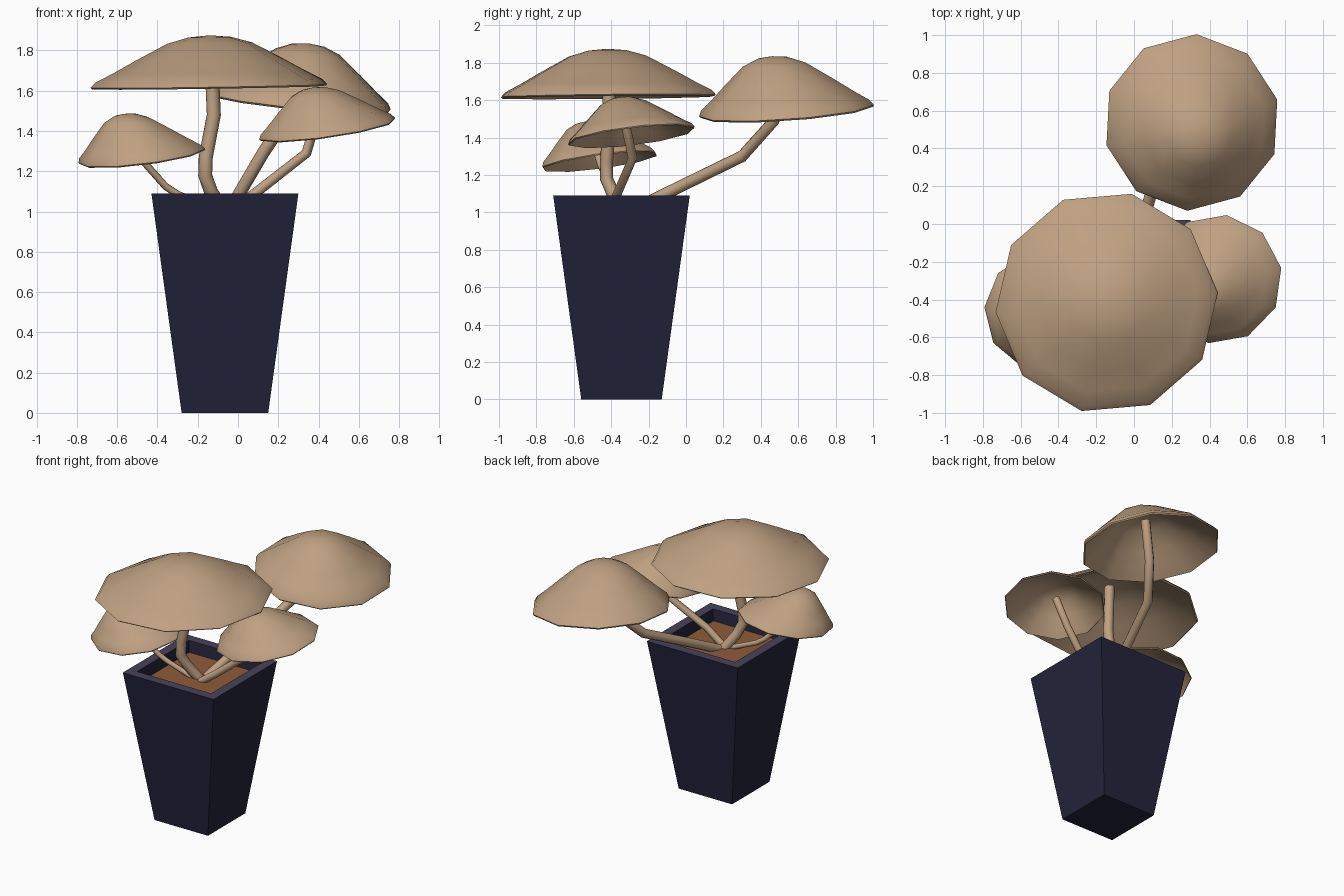
import bpy, bmesh, math
from mathutils import Vector

if "Cube" in bpy.data.objects:
    bpy.data.objects.remove(bpy.data.objects["Cube"])


def material(name, rgb):
    m = bpy.data.materials.new(name)
    m.diffuse_color = (*rgb, 1)
    m.use_nodes = True
    m.node_tree.nodes["Principled BSDF"].inputs["Base Color"].default_value = m.diffuse_color
    return m


TAN = material("mushroom tan", (0.52, 0.355, 0.222))
NAVY = material("navy glaze", (0.017, 0.017, 0.045))
RIM = material("grey violet rim", (0.065, 0.056, 0.10))
SOIL = material("brown soil", (0.27, 0.105, 0.042))


def finish(name, bm, mats, smooth=None):
    bmesh.ops.recalc_face_normals(bm, faces=bm.faces)
    me = bpy.data.meshes.new(name)
    bm.to_mesh(me)
    bm.free()
    ob = bpy.data.objects.new(name, me)
    bpy.context.collection.objects.link(ob)
    for m in mats:
        me.materials.append(m)
    if smooth:
        bpy.ops.object.select_all(action='DESELECT')
        ob.select_set(True)
        bpy.context.view_layer.objects.active = ob
        bpy.ops.object.shade_smooth_by_angle(angle=math.radians(smooth))
    return ob


def loft(bm, rings):
    """Bridge successive rings of equal length; single-point rings make tips."""
    vs = [[bm.verts.new(p) for p in r] for r in rings]
    for a, b in zip(vs, vs[1:]):
        n = max(len(a), len(b))
        for i in range(n):
            j = (i + 1) % n
            if len(a) == 1:
                bm.faces.new((a[0], b[i], b[j]))
            elif len(b) == 1:
                bm.faces.new((a[i], a[j], b[0]))
            else:
                bm.faces.new((a[i], a[j], b[j], b[i]))
    return vs


# Tapered square pot: outer wall, flat rim, inner wall
PX, PY, TOP, SOIL_Z = -0.065, -0.345, 1.09, 1.01


def square(h, z):
    return [(PX + sx * h, PY + sy * h, z) for sx, sy in ((-1, -1), (1, -1), (1, 1), (-1, 1))]


bm = bmesh.new()
rings = loft(bm, [square(0.215, 0), square(0.365, TOP), square(0.298, TOP), square(0.285, SOIL_Z - 0.01)])
bm.faces.new(rings[0])
bm.faces.new(rings[-1])
bm.normal_update()
for f in bm.faces:
    if min(v.co.z for v in f.verts) > TOP - 0.001:
        f.material_index = 1
finish("pot", bm, [NAVY, RIM])

# Soil slab
bm = bmesh.new()
rings = loft(bm, [square(0.285, SOIL_Z - 0.008), square(0.286, SOIL_Z)])
for r in rings:
    bm.faces.new(r)
finish("soil", bm, [SOIL])

# Cap profile (radius, height) as fractions: outer skin, lip, hollow underside
PROFILE = [(0, 1), (0.18, 0.965), (0.36, 0.85), (0.62, 0.54), (0.82, 0.29), (0.96, 0.13), (1, 0.03),
           (0.985, 0.0), (0.93, 0.06), (0.80, 0.21), (0.60, 0.46), (0.34, 0.76), (0, 0.9)]


def cap(name, centre, radius, slope, apex, phase):
    """Ten-sided cap on a tilted rim plane, leaning to its apex."""
    c, lean = Vector(centre), Vector(apex) - Vector(centre)
    rings = []
    for r, h in PROFILE:
        n = 10 if r else 1
        ring = []
        for i in range(n):
            a = math.radians(phase + 36 * i)
            x, y = radius * r * math.cos(a), radius * r * math.sin(a)
            ring.append(c + Vector((x, y, slope[0] * x + slope[1] * y)) + lean * h)
        rings.append(ring)
    bm = bmesh.new()
    loft(bm, rings)
    finish(name, bm, [TAN], 50)


cap("large_cap", (-0.145, -0.415, 1.615), 0.59, (0.015, 0.01), (-0.14, -0.42, 1.875), 5)
cap("back_cap", (0.305, 0.54, 1.535), 0.468, (-0.1, 0.07), (0.35, 0.46, 1.835), 15)
cap("right_cap", (0.445, -0.29, 1.405), 0.342, (0.14, 0.12), (0.37, -0.35, 1.615), 10)
cap("left_cap", (-0.475, -0.46, 1.27), 0.315, (0.12, 0.13), (-0.565, -0.54, 1.485), 32)


# Bent stems as bevelled paths
def stem(name, radius, pts):
    cu = bpy.data.curves.new(name, 'CURVE')
    cu.dimensions = '3D'
    cu.bevel_depth = radius
    cu.bevel_resolution = 2
    cu.use_fill_caps = True
    sp = cu.splines.new('POLY')
    sp.points.add(len(pts) - 1)
    for p, co in zip(sp.points, pts):
        p.co = (*co, 1)
        p.radius = 1
    cu.materials.append(TAN)
    ob = bpy.data.objects.new(name, cu)
    bpy.context.collection.objects.link(ob)
    bpy.ops.object.select_all(action='DESELECT')
    ob.select_set(True)
    bpy.context.view_layer.objects.active = ob
    bpy.ops.object.convert(target='MESH')
    bpy.ops.object.shade_smooth_by_angle(angle=math.radians(50))


stem("large_stem", 0.035, [(-0.07, -0.34, 1.0), (-0.135, -0.39, 1.1), (-0.163, -0.425, 1.18),
                           (-0.16, -0.425, 1.27), (-0.12, -0.41, 1.48), (-0.135, -0.415, 1.82)])
stem("back_stem", 0.032, [(-0.045, -0.31, 1.0), (0.01, -0.12, 1.095), (0.13, 0.3, 1.3),
                          (0.26, 0.47, 1.49), (0.32, 0.5, 1.76)])
stem("right_stem", 0.025, [(-0.04, -0.37, 1.0), (0.09, -0.37, 1.095), (0.34, -0.285, 1.29),
                           (0.4, -0.33, 1.5)])
stem("left_stem", 0.018, [(-0.09, -0.36, 1.0), (-0.3, -0.385, 1.085), (-0.36, -0.4, 1.125),
                          (-0.48, -0.46, 1.26), (-0.53, -0.5, 1.4)])
